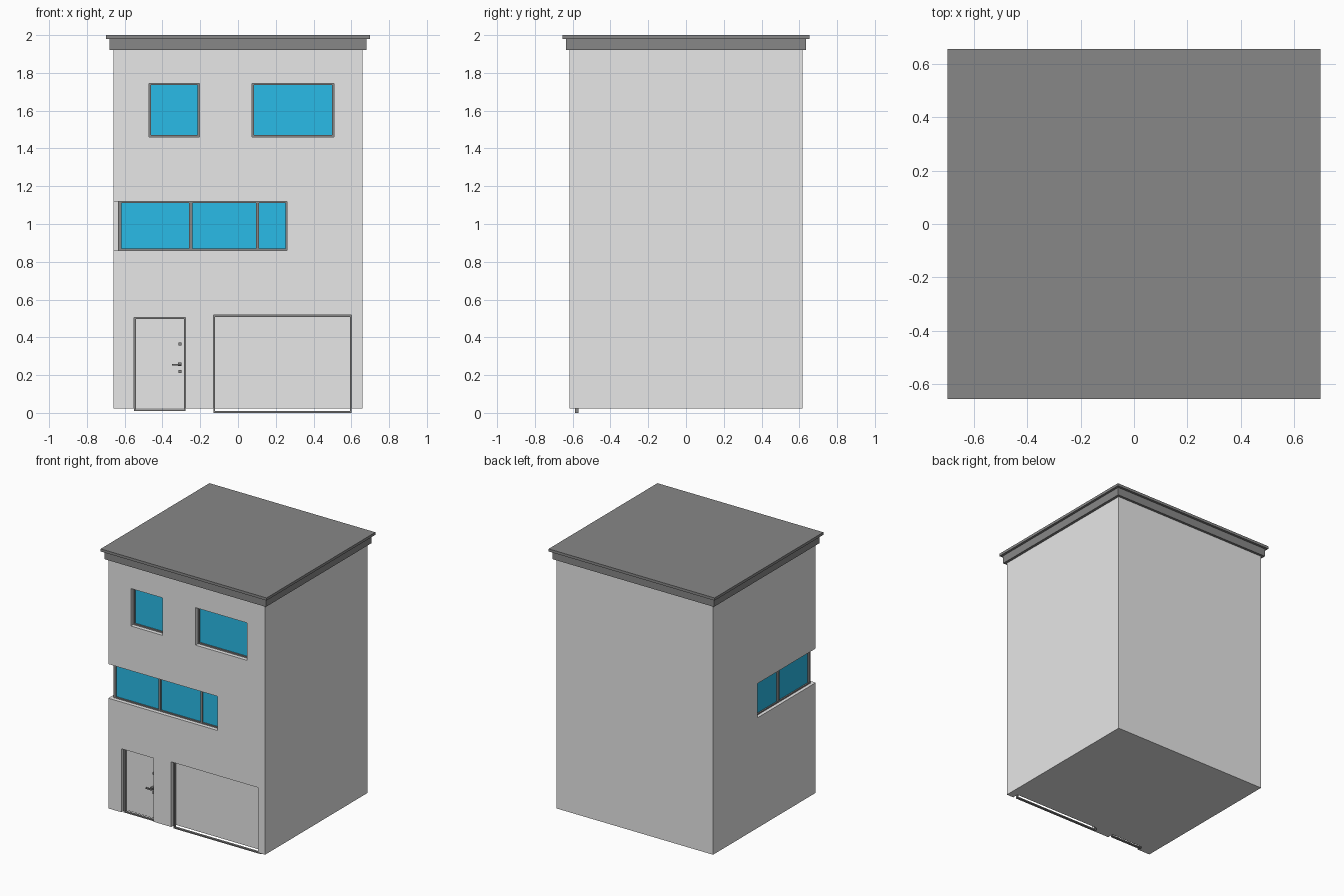
import bpy, bmesh
from mathutils import Vector

cube = bpy.data.objects.get("Cube")
if cube:
    bpy.data.objects.remove(cube, do_unlink=True)


def material(name, rgb):
    m = bpy.data.materials.new(name)
    m.use_nodes = True
    m.diffuse_color = (*rgb, 1)
    m.node_tree.nodes["Principled BSDF"].inputs["Base Color"].default_value = (*rgb, 1)
    return m


WALL = material("light grey render", (0.8, 0.8, 0.8))
TRIM = material("dark grey trim", (0.245, 0.245, 0.245))
GLASS = material("blue glass", (0.023, 0.5, 0.8))


def boxes(name, spans, mat):
    """One object from boxes given as (x0, x1, y0, y1, z0, z1)."""
    bm = bmesh.new()
    for x0, x1, y0, y1, z0, z1 in spans:
        size = Vector((x1 - x0, y1 - y0, z1 - z0))
        mid = Vector((x0 + x1, y0 + y1, z0 + z1)) / 2
        made = bmesh.ops.create_cube(bm, size=1)["verts"]
        for v in made:
            v.co = Vector(a * b for a, b in zip(v.co, size)) + mid
    mesh = bpy.data.meshes.new(name)
    bm.to_mesh(mesh)
    bm.free()
    mesh.materials.append(mat)
    ob = bpy.data.objects.new(name, mesh)
    bpy.context.collection.objects.link(ob)
    return ob


def frame(name, u0, u1, z0, z1, w, mullions=(), side=False):
    """Rectangular frame with optional mullions, on the front or on the -x side."""
    bars = [(u0, u0 + w, z0, z1), (u1 - w, u1, z0, z1),
            (u0 + w, u1 - w, z0, z0 + w), (u0 + w, u1 - w, z1 - w, z1)]
    bars += [(m - w, m + w, z0 + w, z1 - w) for m in mullions]
    if side:
        spans = [(SIDE_FRAME, SIDE_BACK, a, b, c, d) for a, b, c, d in bars]
    else:
        spans = [(a, b, FRAME, BACK, c, d) for a, b, c, d in bars]
    return boxes(name, spans, TRIM)


# Depths of the recesses
FRAME, PANE, BACK = -0.588, -0.578, -0.57
SIDE_FRAME, SIDE_PANE, SIDE_BACK = -0.635, -0.625, -0.617
HX, HY, BASE, EAVES = 0.66, 0.617, 0.022, 1.92
STRIP_LOW, STRIP_TOP = 0.86, 1.12
STRIP_END, STRIP_REAR = 0.26, 0.085

# Wall block with recesses cut into it
walls = boxes("walls", [(-HX, HX, -HY, HY, BASE, EAVES)], WALL)
windows = {"upper_right_window": (-0.47, -0.205, 1.46, 1.745),
           "upper_left_window": (0.075, 0.508, 1.46, 1.745)}
doors = {"front_door": (-0.55, -0.278, 0.01, 0.505),
         "garage_door": (-0.13, 0.602, 0, 0.517)}
cuts = [(a, b, -1, BACK, c, d) for a, b, c, d in windows.values()]
cuts += [(a, b, -1, BACK, c - 0.1, d) for a, b, c, d in doors.values()]
cuts.append((-1, STRIP_END, -1, BACK, STRIP_LOW, STRIP_TOP))
cuts.append((-1, SIDE_BACK, -0.9, STRIP_REAR, STRIP_LOW, STRIP_TOP))
for span in cuts:
    cutter = boxes("recess_cutter", [span], WALL)
    cutter.hide_render = True
    mod = walls.modifiers.new("recess", "BOOLEAN")
    mod.operation, mod.solver, mod.object = "DIFFERENCE", "EXACT", cutter
    bpy.context.view_layer.objects.active = walls
    bpy.ops.object.modifier_apply(modifier=mod.name)
    bpy.data.objects.remove(cutter, do_unlink=True)

# Upper windows
for name, (a, b, c, d) in windows.items():
    frame(name + "_frame", a, b, c, d, 0.01)
    boxes(name + "_glass", [(a, b, PANE, BACK, c, d)], GLASS)

# Corner strip window
frame("strip_front_frame", SIDE_FRAME, STRIP_END, STRIP_LOW, STRIP_TOP, 0.009, (-0.25, 0.103))
frame("strip_side_frame", FRAME, STRIP_REAR, STRIP_LOW, STRIP_TOP, 0.009, (-0.205,), side=True)
boxes("strip_corner_post", [(SIDE_FRAME, SIDE_BACK, FRAME, BACK, STRIP_LOW, STRIP_TOP)], TRIM)
boxes("strip_front_glass", [(SIDE_PANE, STRIP_END, PANE, BACK, STRIP_LOW, STRIP_TOP)], GLASS)
boxes("strip_side_glass", [(SIDE_PANE, SIDE_BACK, PANE, STRIP_REAR, STRIP_LOW, STRIP_TOP)], GLASS)

# Door frames, their bottom rails hang just below the wall base
for name, (a, b, c, d) in doors.items():
    frame(name + "_frame", a, b, c, d, 0.009)

# Door lever and locks
boxes("door_lever", [(-0.318, -0.3, -0.6, BACK, 0.248, 0.266),
                     (-0.35, -0.3, -0.61, -0.6, 0.25, 0.26)], TRIM)
boxes("door_locks", [(-0.314, -0.3, -0.582, BACK, z, z + 0.015) for z in (0.212, 0.358)], TRIM)

# Stepped flat roof
boxes("cornice", [(-0.68, 0.68, -0.636, 0.636, EAVES, 1.98)], TRIM)
boxes("roof_slab", [(-0.698, 0.698, -0.654, 0.654, 1.98, 2)], TRIM)
